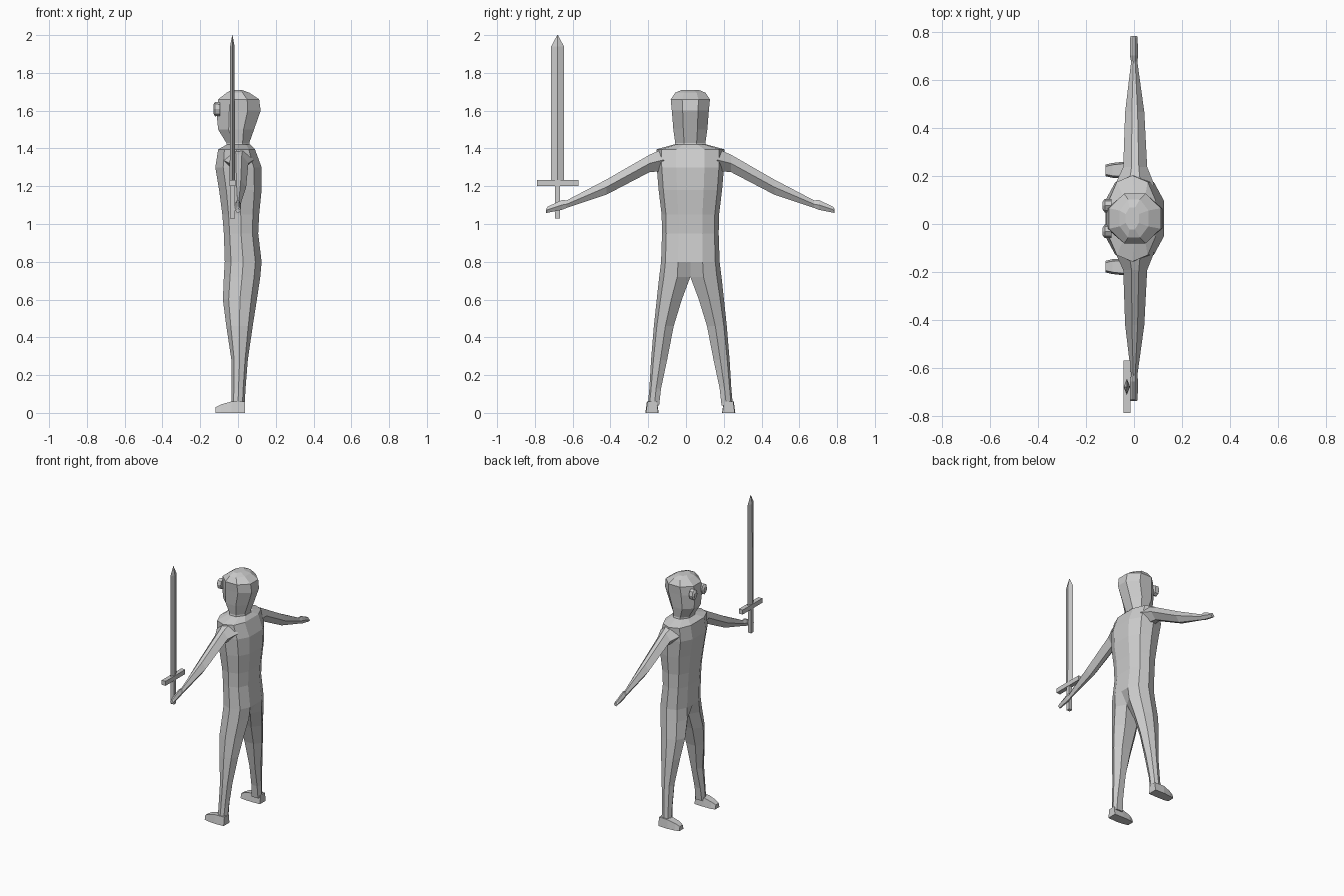
import bpy, bmesh, math
from mathutils import Vector

if "Cube" in bpy.data.objects:
    bpy.data.objects.remove(bpy.data.objects["Cube"])

CY = 0.023  # centre line of the figure (the sword offsets it from y = 0)


def loft(name, rings, mirror=False, cap=(True, True), y=CY):
    """Skin a list of equal-length point rings; faces on the mirror plane are dropped."""
    bm = bmesh.new()
    vs = [[bm.verts.new(p) for p in r] for r in rings]
    n = len(rings[0])
    for a, b in zip(vs, vs[1:]):
        for i in range(n):
            j = (i + 1) % n
            quad = (a[i], a[j], b[j], b[i])
            if mirror and all(abs(v.co.y) < 1e-5 for v in quad):
                continue
            bm.faces.new(quad)
    if cap[0]:
        bm.faces.new(vs[0])
    if cap[1]:
        bm.faces.new(vs[-1])
    bmesh.ops.recalc_face_normals(bm, faces=bm.faces)
    me = bpy.data.meshes.new(name)
    bm.to_mesh(me)
    bm.free()
    ob = bpy.data.objects.new(name, me)
    ob.location.y = y
    bpy.context.collection.objects.link(ob)
    if mirror:
        m = ob.modifiers.new("Mirror", 'MIRROR')
        m.use_axis = (False, True, False)
        m.use_clip = True
    return ob


def box(name, x, y, z):
    return loft(name, [[(x[0], y[0], h), (x[1], y[0], h), (x[1], y[1], h), (x[0], y[1], h)]
                       for h in z], y=0)


# Body half: z, inner, outer, front, back, fullness of the inner edge
sections = [
    (1.42, 0, .09, -.06, .065, 1), (1.395, 0, .18, -.105, .09, 1),
    (1.30, 0, .178, -.12, .125, 1), (1.18, 0, .168, -.10, .125, 1),
    (1.05, 0, .152, -.083, .112, 1), (.95, 0, .15, -.075, .107, 1),
    (.80, 0, .155, -.07, .125, 1), (.72, 0, .165, -.075, .118, .6),
    (.60, .045, .178, -.08, .10, .5), (.46, .088, .193, -.062, .078, .5),
    (.28, .123, .208, -.035, .052, .5), (.13, .155, .217, -.035, .04, .6),
    (.04, .165, .225, -.035, .035, .7)]
body = []
for z, i, o, f, b, k in sections:
    w, c = o - i, (f + b) / 2
    body.append([(c + (f - c) * k, i, z), (f, i + .42 * w, z), (c + (f - c) * .66, i + .85 * w, z),
                 (c, o, z), (c + (b - c) * .66, i + .85 * w, z), (b, i + .42 * w, z),
                 (c + (b - c) * k, i, z)])
loft("body", body, mirror=True)

# Feet: x, inner, outer, top
loft("feet", [[(x, i, 0), (x, o, 0), (x, o - .008, t), (x, i + .008, t)]
              for x, i, o, t in [(.036, .17, .235, .06), (-.035, .168, .238, .06),
                                 (-.09, .17, .232, .045), (-.12, .177, .225, .03)]], mirror=True)

# Arms and hands: distance out, bottom, top, front, back
arms = []
for d, lo, hi, f, b in [(.14, 1.28, 1.40, -.08, .085), (.215, 1.275, 1.367, -.045, .055),
                        (.445, 1.155, 1.235, -.037, .043), (.655, 1.085, 1.125, -.012, .014),
                        (.68, 1.075, 1.127, -.017, .017), (.755, 1.06, 1.092, -.016, .015),
                        (.763, 1.058, 1.08, -.013, .013)]:
    m, c = (lo + hi) / 2, (f + b) / 2
    arms.append([(c + (f - c) * .3, d, hi), (f, d, m), (c + (f - c) * .3, d, lo),
                 (c + (b - c) * .3, d, lo), (b, d, m), (c + (b - c) * .3, d, hi)])
loft("arms", arms, mirror=True)

# Head and neck: z, half width, front, back
head = []
for z, w, f, b in [(1.39, .09, -.06, .065), (1.43, .08, -.062, .06), (1.50, .09, -.105, .085),
                   (1.60, .098, -.115, .12), (1.66, .104, -.105, .112), (1.695, .08, -.06, .06),
                   (1.71, .045, -.035, .02)]:
    c, h = (f + b) / 2, (b - f) / 2
    ring = [math.radians(22.5 + 45 * k) for k in range(8)]
    s = 1 / math.cos(math.radians(22.5))
    head.append([(c + h * s * math.cos(a), w * s * math.sin(a), z) for a in ring])
loft("head", head)

# Eyes: low-poly bulging discs on the front of the face
loft("eyes", [[(x, .054 + r * .75 * math.cos(math.tau * k / 8), 1.608 + r * math.sin(math.tau * k / 8))
               for k in range(8)] for x, r in [(-.095, .036), (-.122, .038), (-.131, .022)]], mirror=True)

# Sword: diamond-section blade, guard and grip
SX, SY = -.03, -.68
loft("sword_blade", [[(SX - t, SY, z), (SX, SY - w, z), (SX + t, SY, z), (SX, SY + w, z)]
                     for z, t, w in [(1.22, .014, .034), (1.94, .012, .034), (2.0, .001, .002)]], y=0)
box("sword_guard", (SX - .014, SX + .016), (-.79, -.57), (1.2, 1.232))
box("sword_grip", (SX - .013, SX + .013), (SY - .013, SY + .013), (1.03, 1.21))
